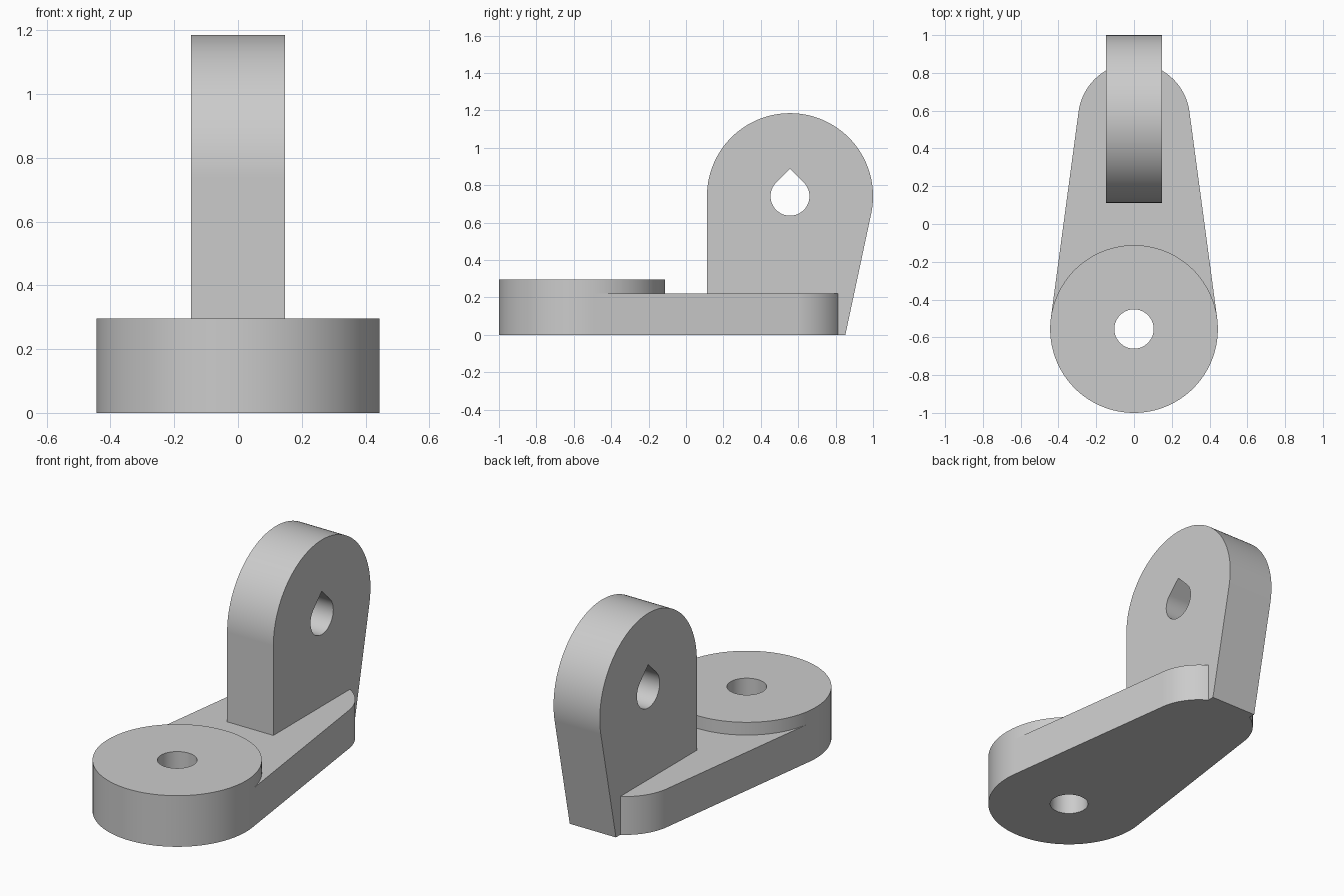
import bpy
import bmesh
import math
from mathutils import Matrix, Vector

cube = bpy.data.objects.get("Cube")
if cube:
    bpy.data.objects.remove(cube, do_unlink=True)

PIVOT = 0.556          # distance of both bores from the centre
BIG, SMALL = 0.444, 0.296
BORE = 0.104
LUG_Z = 0.741
ARM_TOP, BOSS_TOP = 0.222, 0.296
HALF_LUG = 0.148

grey = bpy.data.materials.new("plain grey")
grey.use_nodes = True
colour = (0.6, 0.6, 0.6, 1)
grey.diffuse_color = colour
grey.node_tree.nodes["Principled BSDF"].inputs["Base Color"].default_value = colour


def arc(cx, cy, r, start, end, steps):
    """Points along an arc, both ends included."""
    return [(cx + r * math.cos(start + (end - start) * i / steps),
             cy + r * math.sin(start + (end - start) * i / steps))
            for i in range(steps + 1)]


def prism(name, profile, low, high, matrix=Matrix()):
    """Extrude a closed 2D profile from low to high."""
    bm = bmesh.new()
    face = bm.faces.new([bm.verts.new((u, v, low)) for u, v in profile])
    grown = bmesh.ops.extrude_face_region(bm, geom=[face])["geom"]
    bmesh.ops.translate(bm, vec=Vector((0, 0, high - low)),
                        verts=[g for g in grown if isinstance(g, bmesh.types.BMVert)])
    bmesh.ops.transform(bm, matrix=matrix, verts=bm.verts)
    bmesh.ops.recalc_face_normals(bm, faces=bm.faces)
    mesh = bpy.data.meshes.new(name)
    bm.to_mesh(mesh)
    bm.free()
    mesh.materials.append(grey)
    obj = bpy.data.objects.new(name, mesh)
    bpy.context.collection.objects.link(obj)
    return obj


def combine(target, tool, operation):
    """Apply a boolean and remove the tool."""
    mod = target.modifiers.new(operation.lower(), 'BOOLEAN')
    mod.operation, mod.object, mod.solver = operation, tool, 'EXACT'
    bpy.context.view_layer.objects.active = target
    bpy.ops.object.modifier_apply(modifier=mod.name)
    bpy.data.objects.remove(tool, do_unlink=True)


# Tapered arm: two arcs joined by their common tangents
tilt = math.asin((BIG - SMALL) / (2 * PIVOT))
front_arc = arc(0, -PIVOT, BIG, math.pi - tilt, 2 * math.pi + tilt, 64)
back_arc = arc(0, PIVOT, SMALL, tilt, math.pi - tilt, 48)
bracket = prism("bracket", front_arc + back_arc, 0, ARM_TOP)

# Raised round boss sharing the front arc of the arm
rest = arc(0, -PIVOT, BIG, tilt, math.pi - tilt, 56)[1:-1]
combine(bracket, prism("boss", front_arc + rest, ARM_TOP, BOSS_TOP), 'UNION')

# Upright lug: vertical front edge, back edge tangent to the round top
side_on = Matrix(((0, 0, 1, 0), (1, 0, 0, 0), (0, 1, 0, 0), (0, 0, 0, 1)))
heel = PIVOT + SMALL
reach = math.hypot(SMALL, LUG_Z)
lean = math.atan2(-LUG_Z, SMALL) + math.acos(BIG / reach)
lug_profile = [(PIVOT - BIG, 0), (heel, 0)] + arc(PIVOT, LUG_Z, BIG, lean, math.pi, 64)
combine(bracket, prism("lug", lug_profile, -HALF_LUG, HALF_LUG, side_on), 'UNION')

# Round bore through the boss
bore = arc(0, -PIVOT, BORE, 0, math.tau, 64)[:-1]
combine(bracket, prism("boss_bore", bore, -1, 1), 'DIFFERENCE')

# Teardrop bore through the lug
drop = arc(PIVOT, LUG_Z, BORE, math.radians(135), math.radians(405), 48)
drop.append((PIVOT, LUG_Z + BORE * math.sqrt(2)))
combine(bracket, prism("lug_bore", drop, -1, 1, side_on), 'DIFFERENCE')

# Smooth curved walls, crisp edges, flat faces kept flat
bpy.ops.object.select_all(action='DESELECT')
bracket.select_set(True)
bpy.context.view_layer.objects.active = bracket
bpy.ops.object.shade_smooth_by_angle(angle=math.radians(25))
weighted = bracket.modifiers.new("flat faces", 'WEIGHTED_NORMAL')
weighted.keep_sharp = True
